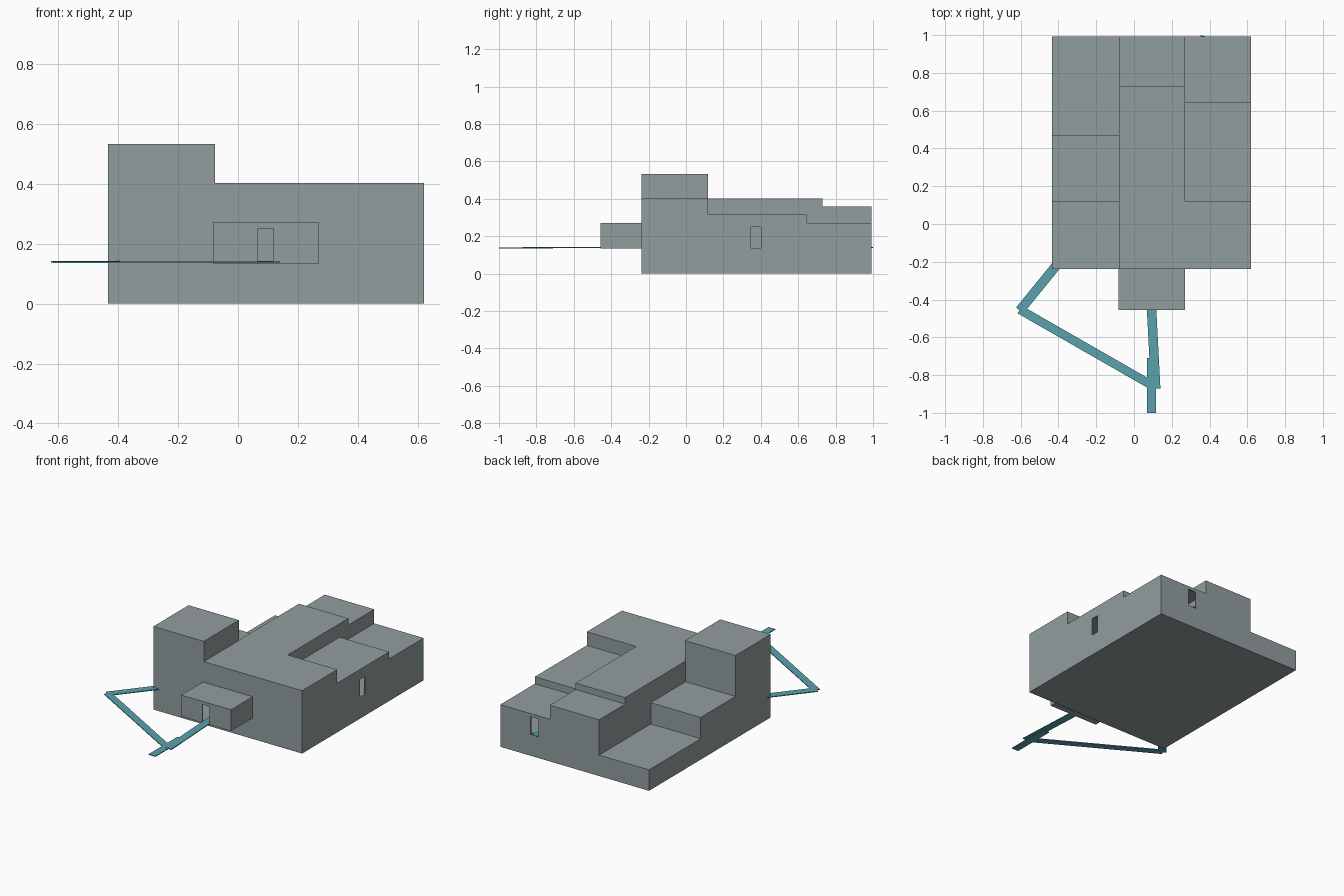
import bpy, bmesh, math
from mathutils import Vector, Matrix

if "Cube" in bpy.data.objects:
    bpy.data.objects.remove(bpy.data.objects["Cube"])


def material(name, rgb):
    m = bpy.data.materials.new(name)
    m.diffuse_color = (*rgb, 1)
    m.use_nodes = True
    m.node_tree.nodes["Principled BSDF"].inputs["Base Color"].default_value = m.diffuse_color
    return m


STONE = material("grey stone", (0.29, 0.34, 0.345))
TEAL = material("teal path", (0.10, 0.36, 0.42))


def add_object(name, bm, mat):
    mesh = bpy.data.meshes.new(name)
    bm.to_mesh(mesh)
    bm.free()
    mesh.materials.append(mat)
    obj = bpy.data.objects.new(name, mesh)
    bpy.context.collection.objects.link(obj)
    return obj


def inside(p, box):
    return all(box[2 * i] < p[i] < box[2 * i + 1] for i in range(3))


def carve(name, blocks, voids, mat):
    """One clean shell from axis-aligned blocks minus voids."""
    cuts = [sorted({b[2 * i + k] for b in blocks + voids for k in (0, 1)}) for i in range(3)]

    def solid(c):
        if any(c[i] < 0 or c[i] >= len(cuts[i]) - 1 for i in range(3)):
            return False
        p = [(cuts[i][c[i]] + cuts[i][c[i] + 1]) / 2 for i in range(3)]
        return any(inside(p, b) for b in blocks) and not any(inside(p, v) for v in voids)

    bm = bmesh.new()
    nx, ny, nz = (len(c) - 1 for c in cuts)
    for c in ((i, j, k) for i in range(nx) for j in range(ny) for k in range(nz)):
        if not solid(c):
            continue
        for axis in range(3):
            for side in (0, 1):
                n = list(c)
                n[axis] += 2 * side - 1
                if solid(n):
                    continue
                u, v = (axis + 1) % 3, (axis + 2) % 3
                quad = []
                for du, dv in ((0, 0), (1, 0), (1, 1), (0, 1)):
                    q = list(c)
                    q[axis] += side
                    q[u] += du
                    q[v] += dv
                    quad.append(bm.verts.new([cuts[a][q[a]] for a in range(3)]))
                bm.faces.new(quad if side else quad[::-1])
    bmesh.ops.remove_doubles(bm, verts=bm.verts[:], dist=1e-5)
    bmesh.ops.dissolve_limit(bm, angle_limit=math.radians(1), verts=bm.verts[:], edges=bm.edges[:])
    return add_object(name, bm, mat)


# Plan lines: three columns across, stepped rows from front to back
X0, X1, X2, X3 = -0.433, -0.08, 0.27, 0.62
Y0, Y1, Y2 = -0.237, 0.118, 0.992
FLOOR, WALL = 0.134, 0.008

# Stepped rooms: x range, y range, roof height
rooms = [
    (X0, X1 + 0.004, Y0, Y1, 0.532),   # tower
    (X0, X1, Y1, 0.47, 0.27),          # middle terrace
    (X1, X2, Y0, 0.73, 0.402),         # main hall
    (X1, X2, 0.73, Y2, 0.36),          # back hall
    (X2, X3, Y0, Y1, 0.402),           # front right room
    (X2, X3, Y1, 0.643, 0.315),        # right room
    (X2, X3, 0.643, Y2, 0.27),         # back right room
]
blocks = [(a, b, c, d, 0.0, h) for a, b, c, d, h in rooms]
blocks.append((X0, X1, 0.47, Y2, 0.0, FLOOR))              # low terrace
blocks.append((X1 - 0.003, X2, -0.456, Y0, FLOOR, 0.27))   # entrance porch

# Hollow interiors and doorways
voids = [(a + WALL, b - WALL, c + WALL, d - WALL, FLOOR + 0.003, h - WALL) for a, b, c, d, h in rooms]
voids.append((X1 + WALL, X2 - WALL, -0.448, Y0 - WALL, FLOOR + 0.003, 0.262))
DOOR = (FLOOR + 0.003, 0.25)
voids.append((0.067, 0.119, -0.5, -0.1, *DOOR))      # porch door, on into the hall
voids.append((0.55, 0.7, 0.347, 0.40, *DOOR))        # right side door
voids.append((0.35, 0.405, 0.9, 1.1, *DOOR))         # back door
voids.append((0.347, 0.40, 0.6, 0.7, *DOOR))         # inner door
carve("stepped_building", blocks, voids, STONE)


# Flat path strips between two points
def path_strip(name, a, b, width=0.05, z=0.139, thick=0.005):
    a, b = Vector((*a, z)), Vector((*b, z))
    d = b - a
    bm = bmesh.new()
    bmesh.ops.create_cube(bm, size=1, matrix=Matrix.Translation((a + b) / 2)
                          @ Matrix.Rotation(math.atan2(d.y, d.x), 4, 'Z')
                          @ Matrix.Diagonal((d.length, width, thick, 1)))
    return add_object(name, bm, TEAL)


path_strip("path_to_tower", (-0.605, -0.458), (-0.405, -0.212))
path_strip("path_diagonal", (-0.605, -0.453), (0.10, -0.857), 0.046, z=0.1385)
path_strip("path_to_porch", (0.085, -0.30), (0.115, -0.872), z=0.1395)
path_strip("path_front_end", (0.092, -1.0), (0.092, -0.71), 0.048, z=0.1380)
path_strip("path_back_door", (0.325, 0.82), (0.378, 0.993))
